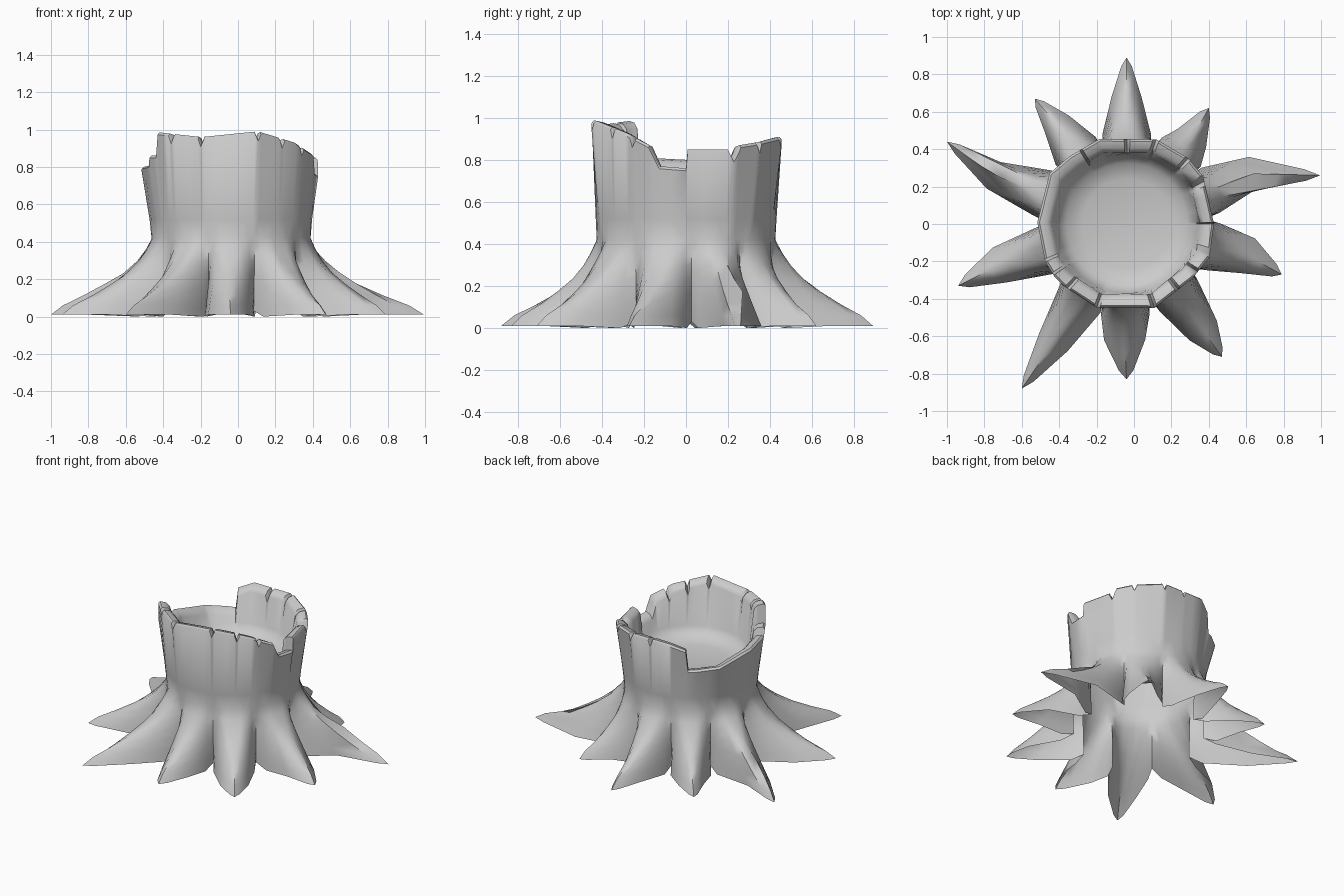
import bpy, bmesh
from math import radians, cos, sin, atan2, pi
from mathutils import Vector

cube = bpy.data.objects.get("Cube")
if cube:
    bpy.data.objects.remove(cube, do_unlink=True)

CENTRE = Vector((-0.037, 0, 0))
FLARE_Z = 0.42      # height where the roots leave the trunk
FLARE_R = 0.425

wood = bpy.data.materials.new("plain_grey_wood")
wood.use_nodes = True
grey = (0.6, 0.6, 0.6, 1)
wood.diffuse_color = grey
wood.node_tree.nodes["Principled BSDF"].inputs["Base Color"].default_value = grey

bm = bmesh.new()


def polar(angle, radius, z):
    return CENTRE + Vector((cos(angle) * radius, sin(angle) * radius, z))


def loft(columns):
    """Skin a closed loop of equally long point columns."""
    grid = [[bm.verts.new(p) for p in column] for column in columns]
    for left, right in zip(grid, grid[1:] + grid[:1]):
        for i in range(len(left) - 1):
            bm.faces.new((left[i], right[i], right[i + 1], left[i + 1]))
    return grid


def zip_rings(lower, lower_angles, upper, upper_angles):
    """Join two rings that have different numbers of points."""
    lower, upper = lower + lower[:1], upper + upper[:1]
    la = lower_angles + [lower_angles[0] + 2 * pi]
    ua = upper_angles + [upper_angles[0] + 2 * pi]
    i = j = 0
    while i < len(la) - 1 or j < len(ua) - 1:
        if j == len(ua) - 1 or (i < len(la) - 1 and la[i + 1] <= ua[j + 1]):
            bm.faces.new((lower[i], lower[i + 1], upper[j]))
            i += 1
        else:
            bm.faces.new((lower[i], upper[j + 1], upper[j]))
            j += 1


# Rim corners: angle in degrees, radius
CORNERS = [
    (0, .465), (32, .48), (47, .48), (71, .479), (108, .478), (130, .475),
    (147, .495), (179, .48), (205, .482), (216, .48), (224, .475), (250, .475),
    (288, .472), (320, .455), (338, .475), (360, .465),
]
# Broken rim: angle in degrees, height
HEIGHTS = [
    (0, .76), (1, .85), (26, .85), (29, .8), (33, .87), (71, .91), (108, .91),
    (121, .87), (123, .73), (147, .75), (179, .8), (203, .81), (205, .86),
    (213, .86), (215, .985), (250, .96), (288, .99), (320, .93), (338, .87),
    (344, .77), (360, .76),
]
CRACKS = [47, 71, 90, 227, 250, 288, 308, 326]


def span(table, deg):
    return next((a, b) for a, b in zip(table, table[1:]) if a[0] <= deg <= b[0])


def rim_radius(deg):
    (a, ra), (b, rb) = span(CORNERS, deg)
    u, v = radians(deg - a), radians(b - deg)
    return ra * rb * sin(u + v) / (ra * sin(u) + rb * sin(v))


def rim_height(deg):
    (a, za), (b, zb) = span(HEIGHTS, deg)
    height = za + (zb - za) * (deg - a) / (b - a)
    return height - 0.04 if deg in CRACKS else height


# Trunk: outer wall, worn lip, inner wall and hollow floor
degs = set(range(0, 360, 10)) | {row[0] for row in CORNERS[:-1] + HEIGHTS[:-1]}
for crack in CRACKS:
    degs -= set(range(crack - 2, crack + 3))
    degs |= {crack - 2, crack, crack + 2}
degs = sorted(degs)
trunk_columns = []
for deg in degs:
    a, radius, top = radians(deg), rim_radius(deg), rim_height(deg)
    trunk_columns.append([
        polar(a, FLARE_R * .8 + radius * .2, 0.52),
        polar(a, radius, top - 0.012),
        polar(a, radius - 0.012, top),
        polar(a, radius - 0.05, top - 0.008),
        polar(a, radius - 0.075, top - 0.035),
        polar(a, 0.37, 0.66),
        polar(a, 0.325, 0.61),
        polar(a, 0.24, 0.585),
    ])
trunk = loft(trunk_columns)
floor_middle = bm.verts.new(polar(0, 0, 0.58))
for left, right in zip(trunk, trunk[1:] + trunk[:1]):
    bm.faces.new((left[-1], right[-1], floor_middle))

# Roots in order round the trunk: tip, bend point, half width at the bend
ROOTS = [
    ((.995, .26), (.63, .27), .09),
    ((.4, .62), (.31, .46), .09),
    ((-.04, .89), (-.04, .68), .08),
    ((-.53, .67), (-.41, .53), .08),
    ((-1, .44), (-.75, .26), .08),
    ((-.94, -.33), (-.72, -.22), .1),
    ((-.6, -.88), (-.43, -.63), .09),
    ((-.04, -.83), (-.05, -.62), .11),
    ((.47, -.71), (.37, -.57), .09),
    ((.79, -.27), (.61, -.17), .1),
]
DROP = [0, .15, .3, .45, .6, .75, .88, 1]
RIDGE = [0, .07, .15, .28, .46, .67, .88, 1]


def slope(start, end, reach, bend=None):
    """Points from the ground up to the trunk, optionally via a bend."""
    points = []
    for drop, h in zip(DROP, reach):
        p = start.lerp(end, h)
        if bend:
            first, second = (bend - start).xy.length, (end - bend).xy.length
            k = first / (first + second)
            p = start.lerp(bend, h / k) if h < k else bend.lerp(end, (h - k) / (1 - k))
        p.z = start.z + (end.z - start.z) * drop
        points.append(p)
    return points[::-1]


headings = [atan2(bend[1], bend[0] - CENTRE.x) % (2 * pi) for _, bend, _ in ROOTS]
root_columns, crown_angles = [], []
for i, (tip, bend, half) in enumerate(ROOTS):
    here = headings[i]
    before = headings[i - 1] - (2 * pi if i == 0 else 0)
    after = headings[(i + 1) % len(ROOTS)] + (2 * pi if i == len(ROOTS) - 1 else 0)
    low, high = (here + before) / 2, (here + after) / 2
    tip, bend = Vector((*tip, 0.01)), Vector((*bend, 0.01))
    inner = (bend - polar(here, 0.4, 0.01)).normalized()
    outer = (tip - bend).normalized()
    out = (inner + outer).normalized()
    across = Vector((-out.y, out.x, 0)) * half
    near_tip = bend.lerp(tip, .78)
    base = polar(here, 0.48, 0)
    turn = Vector((-sin(here), cos(here), 0)) * .13
    swell = [d ** .95 for d in DROP]
    even = [d ** 1.15 for d in DROP]
    steep = [(d ** 1.3 + h) / 2 for d, h in zip(DROP, RIDGE)]

    # valley, swollen flank, shoulder, toe, ridge, then the same mirrored
    feet = [
        (low, 0, polar(low, 0.415, 0.03), DROP),
        (low, .25, base - turn, swell),
        (low, .5, bend - across, even),
        (low, .75, near_tip - across * .35, steep),
        (low, 1, tip, RIDGE),
        (high, .75, near_tip + across * .35, steep),
        (high, .5, bend + across, even),
        (high, .25, base + turn, swell),
    ]
    for edge, t, foot, reach in feet:
        angle = edge + (here - edge) * t
        crown_angles.append(angle)
        root_columns.append(slope(polar(angle, FLARE_R, FLARE_Z), foot, reach,
                                  bend if foot == tip else None))
roots = loft(root_columns)

# Blend the roots into the trunk
zip_rings([column[-1] for column in roots], crown_angles,
          [column[0] for column in trunk], [radians(d) for d in degs])

mesh = bpy.data.meshes.new("tree_stump")
bm.to_mesh(mesh)
bm.free()
mesh.materials.append(wood)
stump = bpy.data.objects.new("tree_stump", mesh)
bpy.context.collection.objects.link(stump)
bpy.ops.object.select_all(action="DESELECT")
stump.select_set(True)
bpy.context.view_layer.objects.active = stump
bpy.ops.object.shade_smooth_by_angle(angle=radians(50))
